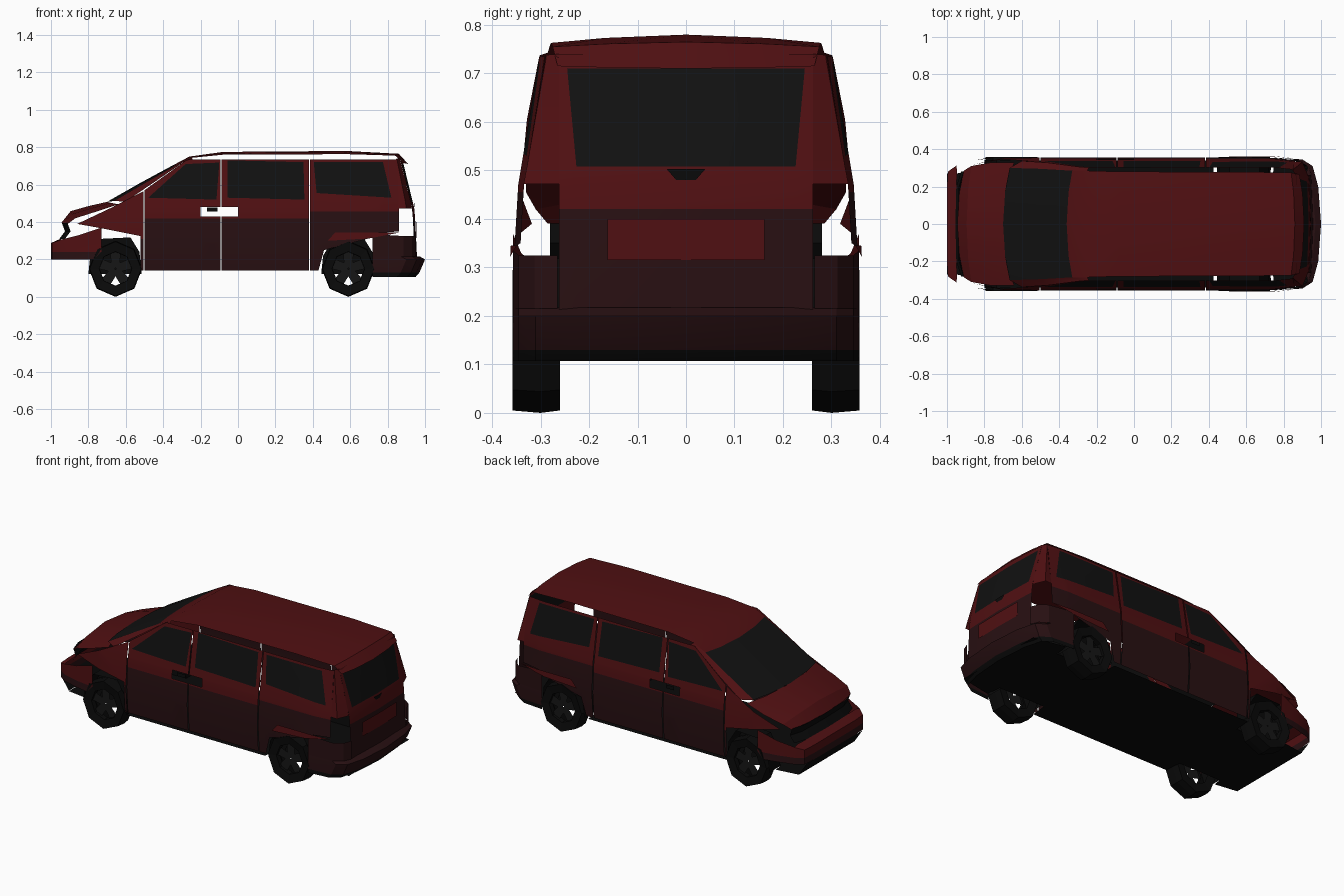
import bpy, bmesh, math
from mathutils import Vector

RED, DARK, GLASS, BLACK, RIM = range(5)
MATS = []
for name, col in (("red paint", (0.08, 0.005, 0.006)), ("dark red paint", (0.021, 0.005, 0.006)),
                  ("dark glass", (0.0055, 0.0055, 0.0055)), ("black rubber", (0.003, 0.003, 0.003)),
                  ("dark rim", (0.008, 0.008, 0.008))):
    m = bpy.data.materials.new(name)
    m.diffuse_color = (*col, 1)
    MATS.append(m)


def finish(bm, name, smooth=True):
    """Mirror across y, weld, face outwards and link."""
    dup = bmesh.ops.duplicate(bm, geom=bm.verts[:] + bm.edges[:] + bm.faces[:])["geom"]
    for v in dup:
        if isinstance(v, bmesh.types.BMVert):
            v.co.y = -v.co.y
    bmesh.ops.remove_doubles(bm, verts=bm.verts[:], dist=1e-4)
    bm.normal_update()
    for f in bm.faces:
        c = f.calc_center_median()
        if f.normal.dot(c - Vector((c.x * 0.6, 0, 0.4))) < 0:
            f.normal_flip()
    me = bpy.data.meshes.new(name)
    for m in MATS:
        me.materials.append(m)
    bm.to_mesh(me)
    bm.free()
    ob = bpy.data.objects.new(name, me)
    bpy.context.collection.objects.link(ob)
    if smooth:
        bpy.ops.object.select_all(action='DESELECT')
        ob.select_set(True)
        bpy.context.view_layer.objects.active = ob
        bpy.ops.object.shade_smooth_by_angle(angle=math.radians(25))


def grid(name, rows, mat, smooth=True):
    """Sheet of quads through rows of points (y >= 0 half)."""
    bm = bmesh.new()
    vs = [[bm.verts.new(p) for p in r] for r in rows]
    for a, b in zip(vs, vs[1:]):
        for i in range(len(a) - 1):
            f = bm.faces.new((a[i], a[i + 1], b[i + 1], b[i]))
            f.material_index = mat(f.calc_center_median()) if callable(mat) else mat
    finish(bm, name, smooth)


def lerp(table, t):
    for (a, u), (b, v) in zip(table, table[1:]):
        if t <= b:
            return u + (v - u) * max(0, (t - a) / (b - a))
    return table[-1][1]


def side_y(x, z):
    """Half width of the body side."""
    return (lerp([(0.12, 0.343), (0.30, 0.356), (0.47, 0.346), (0.735, 0.302)], z)
            + lerp([(-0.87, -0.035), (-0.7, 0), (0.75, 0), (0.86, -0.012)], x))


def inside(poly, c):
    return all((b[0] - a[0]) * (c.z - a[1]) - (b[1] - a[1]) * (c.x - a[0]) > 0
               for a, b in zip(poly, poly[1:] + poly[:1]))


def panel(name, outline, window=None, hole=None, split=0, off=0):
    """Side panel following the body curve, with cut window, hole and two-tone split."""
    bm = bmesh.new()
    bm.faces.new([bm.verts.new((x, 0, z)) for x, z in outline])
    bmesh.ops.triangulate(bm, faces=bm.faces[:])
    lines = [((0, z), (1, z)) for z in (0.30, 0.47, split)] + [((x, 0), (x, 1)) for x in (-0.7, 0.75)]
    for poly in (window, hole):
        if poly:
            lines += list(zip(poly, poly[1:] + poly[:1]))
    for a, b in lines:
        bmesh.ops.bisect_plane(bm, geom=bm.verts[:] + bm.edges[:] + bm.faces[:], dist=1e-5,
                               plane_co=(a[0], 0, a[1]), plane_no=(a[1] - b[1], 0, b[0] - a[0]))
    bmesh.ops.triangulate(bm, faces=bm.faces[:])
    gone = []
    for f in bm.faces:
        c = f.calc_center_median()
        if hole and inside(hole, c):
            gone.append(f)
        elif window and inside(window, c):
            f.material_index = GLASS
        else:
            f.material_index = DARK if c.z < split else RED
    bmesh.ops.delete(bm, geom=gone, context='FACES')
    for v in bm.verts:
        v.co.y = side_y(v.co.x, v.co.z) + off
    finish(bm, name)


# Body sides
panel("front_door", [(-0.5, 0.14), (-0.093, 0.14), (-0.093, 0.735), (-0.27, 0.735), (-0.5, 0.57)],
      [(-0.48, 0.53), (-0.115, 0.52), (-0.10, 0.718), (-0.28, 0.71)],
      [(-0.2, 0.43), (-0.08, 0.43), (-0.08, 0.48), (-0.2, 0.48)], 0.42)
panel("sliding_door", [(-0.088, 0.14), (0.379, 0.14), (0.379, 0.735), (-0.088, 0.735)],
      [(-0.055, 0.53), (0.355, 0.52), (0.35, 0.72), (-0.055, 0.73)],
      [(-0.1, 0.43), (0.0, 0.43), (0.0, 0.48), (-0.1, 0.48)], 0.42)
panel("rear_quarter", [(0.384, 0.14), (0.43, 0.14), (0.46, 0.25), (0.51, 0.315), (0.71, 0.315),
                       (0.73, 0.34), (0.86, 0.35), (0.86, 0.475), (0.85, 0.735), (0.384, 0.735)],
      [(0.42, 0.555), (0.82, 0.53), (0.775, 0.72), (0.405, 0.72)], None, 0.455)
panel("front_fender", [(-0.86, 0.39), (-0.72, 0.365), (-0.52, 0.325), (-0.52, 0.14), (-0.505, 0.14),
                       (-0.505, 0.565), (-0.68, 0.475)], None, None, 0.31)
panel("rear_arch_flare", [(0.48, 0.30), (0.70, 0.312), (0.73, 0.325), (0.87, 0.345), (0.52, 0.345)], off=0.008)
grid("door_handle", [[(-0.165, 0.35, z), (-0.11, 0.35, z)] for z in (0.455, 0.477)], BLACK, False)

# Roof, rear lip and hood: rows of (x, centre z, edge x, edge y, edge z)
def crowned(name, rows, mat):
    grid(name, [[(x, 0, z), ((2 * x + ex) / 3, ey * 0.6, z - (z - ez) * 0.4), (ex, ey, ez)]
                for x, z, ex, ey, ez in rows], mat)

crowned("roof", [(-0.36, 0.697, -0.33, 0.285, 0.705), (-0.26, 0.75, -0.25, 0.285, 0.743),
                 (-0.08, 0.775, -0.08, 0.28, 0.76), (0.58, 0.78, 0.58, 0.278, 0.763),
                 (0.86, 0.765, 0.84, 0.275, 0.755), (0.91, 0.71, 0.885, 0.265, 0.715)], RED)
crowned("hood", [(-0.70, 0.508, -0.64, 0.33, 0.495), (-0.80, 0.485, -0.76, 0.33, 0.455),
                 (-0.895, 0.458, -0.87, 0.31, 0.42), (-0.945, 0.395, -0.91, 0.285, 0.39)], RED)
crowned("windscreen", [(-0.70, 0.508, -0.665, 0.30, 0.512), (-0.53, 0.605, -0.50, 0.295, 0.608),
                       (-0.36, 0.697, -0.33, 0.285, 0.705)], GLASS)
grid("windscreen_pillar", [[(-0.665, 0.30, 0.512), (-0.60, 0.337, 0.51)],
                           [(-0.50, 0.295, 0.608), (-0.46, 0.328, 0.605)],
                           [(-0.33, 0.285, 0.705), (-0.28, 0.304, 0.728)],
                           [(-0.25, 0.285, 0.743), (-0.24, 0.302, 0.737)]], RED)

# Tailgate with glass, corner pillars and number plate panel
def gate_mat(c):
    if 0.51 < c.z < 0.71 and c.y < 0.235:
        return GLASS
    return DARK if c.z < 0.42 else RED

grid("tailgate", [[(x + 0.012, 0, z), (x + 0.004, w, z), (x, 0.262, z)] for x, z, w in
                  ((0.865, 0.74, 0.245), (0.873, 0.71, 0.245), (0.922, 0.508, 0.226),
                   (0.93, 0.475, 0.226), (0.935, 0.42, 0.226), (0.945, 0.213, 0.226))], gate_mat)
grid("rear_corner_pillar", [[(0.865, 0.262, 0.74), (0.845, 0.29, 0.738)],
                            [(0.922, 0.262, 0.508), (0.895, 0.328, 0.508)],
                            [(0.93, 0.262, 0.472), (0.90, 0.335, 0.472)]], RED)
grid("rear_side_filler", [[(0.845, 0.29, 0.738), (0.85, 0.288, 0.735)],
                          [(0.895, 0.328, 0.508), (0.858, 0.327, 0.508)],
                          [(0.90, 0.335, 0.472), (0.86, 0.333, 0.472)]], RED)
grid("plate_panel", [[(0.955, 0, z), (0.952, 0.162, z)] for z in (0.315, 0.40)], RED)
grid("tailgate_handle", [[(0.944, 0, z), (0.942, w, z)] for z, w in ((0.48, 0.02), (0.503, 0.04))], BLACK)

# Rear bumper
REAR = ((1.0, 0), (0.985, 0.2), (0.955, 0.31), (0.90, 0.345), (0.72, 0.357))
grid("rear_bumper", [[(x - dx * (x > 0.8), y, z) for x, y in REAR]
                     for z, dx in ((0.107, 0.05), (0.13, 0.03), (0.2, 0), (0.217, 0.03))],
     lambda c: BLACK if c.z < 0.125 else DARK)
grid("rear_bumper_step", [[(0.97, 0, 0.217), (0.955, 0.2, 0.217), (0.93, 0.31, 0.217)],
                          [(0.94, 0, 0.217), (0.94, 0.2, 0.217), (0.92, 0.27, 0.217)]], DARK)
grid("rear_bumper_corner", [[(x, 0.265, z), (0.93, 0.312, z), (0.885, 0.345, z), (0.72, 0.357, t)]
                            for x, z, t in ((0.95, 0.215, 0.215), (0.948, 0.325, 0.335))], DARK)

# Front bumper, chin and grille
FRONT = ((-1.0, 0, 0.29), (-1.0, 0.2, 0.29), (-0.995, 0.28, 0.29), (-0.95, 0.312, 0.305),
         (-0.85, 0.34, 0.33), (-0.73, 0.357, 0.37))
grid("front_bumper", [[(x + 0.05 * (y < 0.3), y, 0.31 if y < 0.3 else t) for x, y, t in FRONT],
                      [(x, y, t - 0.002) for x, y, t in FRONT],
                      [(x, y, 0.24) for x, y, t in FRONT],
                      [(x - 0.04 * (y > 0.35), y, 0.2) for x, y, t in FRONT]],
     lambda c: DARK if c.z < 0.235 else RED)
grid("front_chin", [[(-1.0, 0, 0.2), (-1.0, 0.27, 0.2)], [(-0.95, 0, 0.125), (-0.95, 0.27, 0.125)]], BLACK)
grid("grille", [[(x, 0, z), (x + 0.005, 0.2, z), (x + 0.03, 0.28, z)] for x, z in
                ((-0.955, 0.31), (-0.925, 0.35), (-0.942, 0.396))], BLACK)

# Underbody
grid("floor", [[(x, 0, 0.122), (x, w, 0.122)] for x, w in
               ((-0.95, 0.27), (-0.81, 0.29), (-0.80, 0.24), (-0.52, 0.24), (-0.51, 0.34), (0.42, 0.34),
                (0.43, 0.24), (0.74, 0.24), (0.75, 0.33), (0.95, 0.29))], BLACK, False)

# Wheels and wheel arch liners
for label, cx in (("front", -0.655), ("rear", 0.59)):
    arch = [(-0.145, 0.122), (-0.135, 0.22), (-0.08, 0.31), (0.08, 0.318), (0.128, 0.24), (0.14, 0.122)]
    grid(label + "_arch_liner", [[(cx + x, 0.342, z), (cx + x, 0.235, z), (cx, 0.235, 0.122)]
                                 for x, z in arch], BLACK, False)
    ring = []
    for k in range(9):
        a = k * math.pi / 4 - math.pi / 2
        ring.append([(cx + r * 0.95 * math.cos(a), y, 0.15 + r * math.sin(a)) for r, y in
                     ((0.09, 0.265), (0.145, 0.26), (0.15, 0.30), (0.145, 0.358), (0.092, 0.35), (0.09, 0.32))])
    grid(label + "_tyre", ring, BLACK, False)
    for k in range(5):
        a = k * math.tau / 5 + math.pi / 2
        spoke = [[(cx + r * math.cos(a + s), 0.335, 0.15 + r * math.sin(a + s)) for s in (-w, w)]
                 for r, w in ((0.004, 0.63), (0.04, 0.63), (0.095, 0.30))]
        grid(f"{label}_spoke_{k + 1}", spoke, RIM, False)
